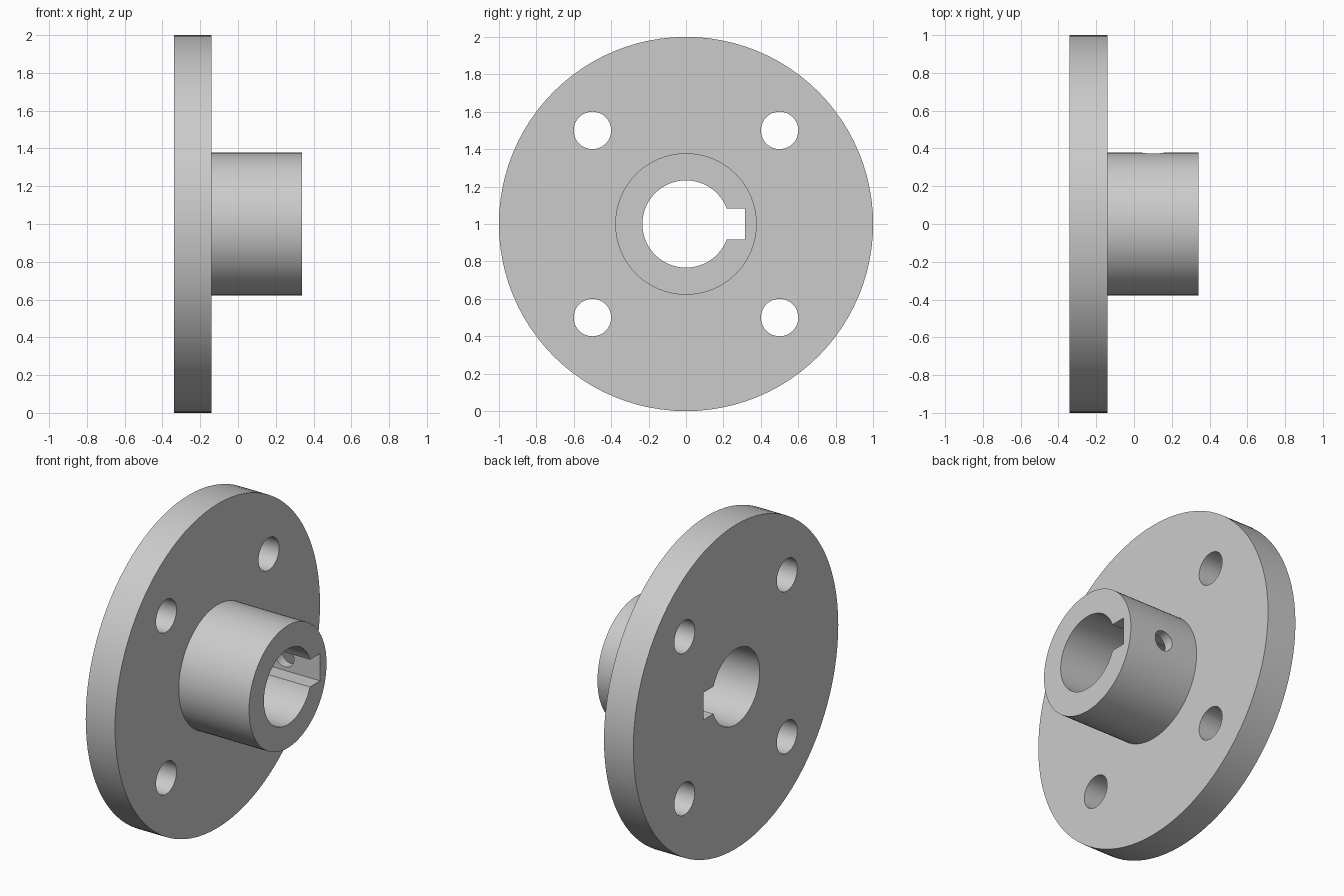
import bpy
import math
from math import radians

cube = bpy.data.objects.get("Cube")
if cube:
    bpy.data.objects.remove(cube, do_unlink=True)

AXIS_Z = 1.0          # height of the hub axis
BACK, STEP, END = -0.34, -0.14, 0.34

steel = bpy.data.materials.new("plain grey steel")
steel.use_nodes = True
grey = (0.6, 0.6, 0.6, 1)
steel.diffuse_color = grey
steel.node_tree.nodes["Principled BSDF"].inputs["Base Color"].default_value = grey


def cylinder(name, radius, start, end, y=0.0, z=AXIS_Z, sides=96):
    """Cylinder lying along x."""
    bpy.ops.mesh.primitive_cylinder_add(
        vertices=sides, radius=radius, depth=end - start,
        location=((start + end) / 2, y, z), rotation=(0, radians(90), 0))
    obj = bpy.context.object
    obj.name = name
    return obj


def apply_boolean(target, tool, operation):
    mod = target.modifiers.new(tool.name, 'BOOLEAN')
    mod.operation = operation
    mod.solver = 'EXACT'
    mod.object = tool
    bpy.context.view_layer.objects.active = target
    bpy.ops.object.modifier_apply(modifier=mod.name)
    bpy.data.objects.remove(tool, do_unlink=True)


# Round flange with the hub joined to its face
flange = cylinder("flanged_hub", 1.0, BACK, STEP)
apply_boolean(flange, cylinder("hub", 0.378, STEP - 0.1, END), 'UNION')

# Shaft bore
apply_boolean(flange, cylinder("bore", 0.233, -0.6, 0.6), 'DIFFERENCE')

# Keyway along the bore
bpy.ops.mesh.primitive_cube_add(size=1, location=(0, 0.215, AXIS_Z))
keyway = bpy.context.object
keyway.name = "keyway"
keyway.dimensions = (1.2, 0.2, 0.168)
apply_boolean(flange, keyway, 'DIFFERENCE')

# Four bolt holes
for y in (-0.5, 0.5):
    for z in (-0.5, 0.5):
        hole = cylinder("bolt_hole", 0.1, -0.6, 0.2, y, AXIS_Z + z, 48)
        apply_boolean(flange, hole, 'DIFFERENCE')

# Set screw hole through the hub wall into the keyway
bpy.ops.mesh.primitive_cylinder_add(
    vertices=32, radius=0.062, depth=0.4,
    location=(0.1, 0.4, AXIS_Z), rotation=(radians(90), 0, 0))
screw_hole = bpy.context.object
screw_hole.name = "set_screw_hole"
apply_boolean(flange, screw_hole, 'DIFFERENCE')

# Smooth curved walls, crisp edges, single colour
flange.data.materials.clear()
flange.data.materials.append(steel)
for face in flange.data.polygons:
    face.material_index = 0
bpy.ops.object.select_all(action='DESELECT')
flange.select_set(True)
bpy.context.view_layer.objects.active = flange
bpy.ops.object.shade_smooth_by_angle(angle=radians(30))
